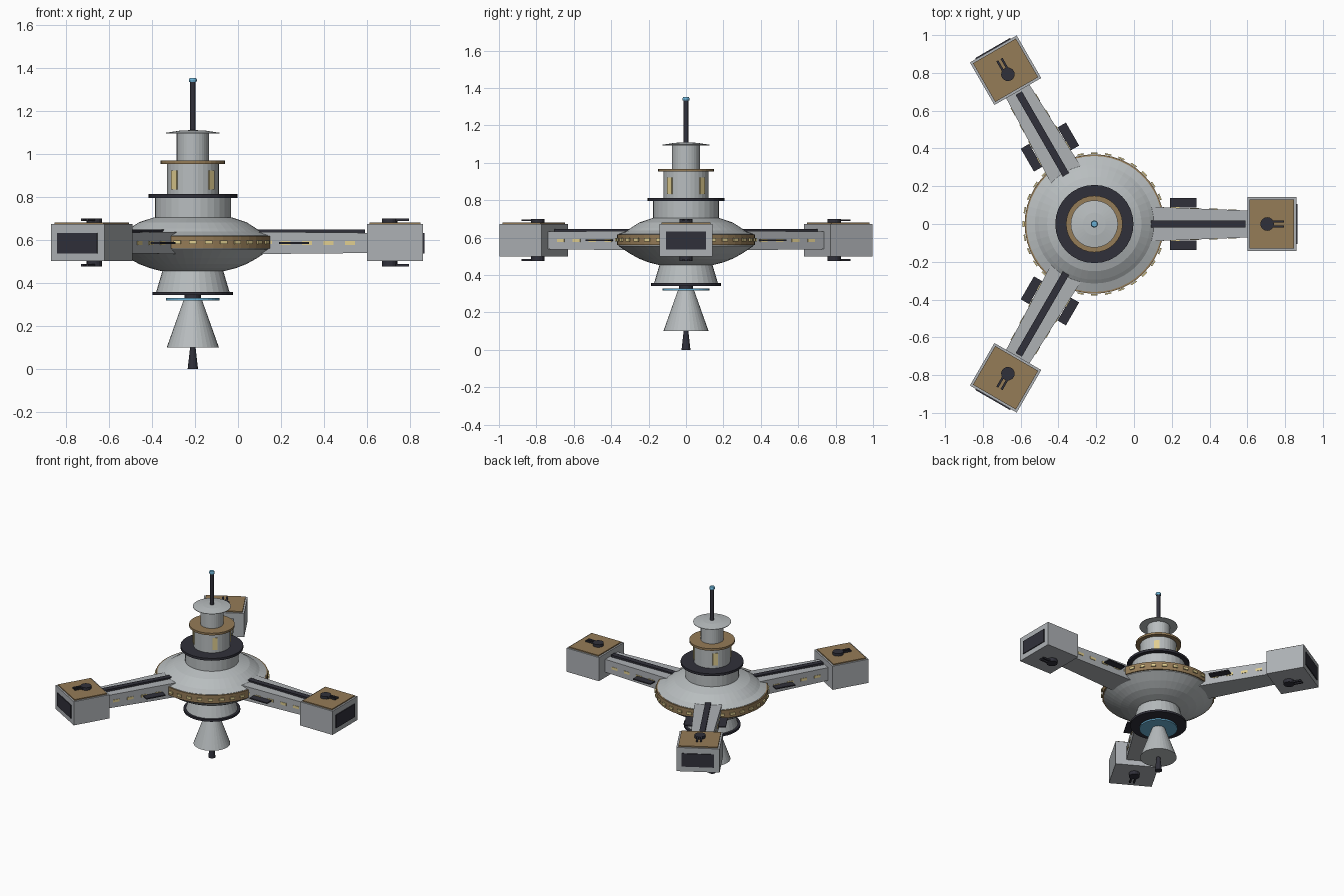
import bpy, bmesh
from math import pi, cos, sin, radians
from mathutils import Matrix, Vector

cube = bpy.data.objects.get("Cube")
if cube:
    bpy.data.objects.remove(cube, do_unlink=True)


def material(name, rgb):
    m = bpy.data.materials.new(name)
    m.use_nodes = True
    m.diffuse_color = (*rgb, 1)
    bsdf = next(n for n in m.node_tree.nodes if n.type == "BSDF_PRINCIPLED")
    bsdf.inputs["Base Color"].default_value = (*rgb, 1)
    return m


HULL = material("light grey hull", (0.48, 0.51, 0.52))
GREY = material("mid grey hull", (0.42, 0.44, 0.46))
DARK = material("dark slate", (0.03, 0.03, 0.042))
GOLD = material("bronze", (0.30, 0.20, 0.095))
LAMP = material("warm window", (0.75, 0.62, 0.28))
BLUE = material("glow blue", (0.15, 0.45, 0.68))

AXIS = Matrix.Translation((-0.21, 0, 0))   # the spindle the station turns about


def finish(name, bm, mat, matrix=AXIS):
    bmesh.ops.transform(bm, matrix=matrix, verts=bm.verts)
    bmesh.ops.recalc_face_normals(bm, faces=bm.faces)
    mesh = bpy.data.meshes.new(name)
    bm.to_mesh(mesh)
    bm.free()
    mesh.materials.append(mat)
    ob = bpy.data.objects.new(name, mesh)
    bpy.context.collection.objects.link(ob)
    return ob


def lathe(name, profile, mat, sides=32, matrix=AXIS):
    """Turn (radius, height) points into a capped solid."""
    bm = bmesh.new()
    rings = [[bm.verts.new((r * cos(2 * pi * i / sides), r * sin(2 * pi * i / sides), z))
              for i in range(sides)] for r, z in profile]
    for a, b in zip(rings, rings[1:]):
        for i in range(sides):
            j = (i + 1) % sides
            bm.faces.new((a[i], a[j], b[j], b[i]))
    bm.faces.new(rings[0])
    bm.faces.new(rings[-1])
    return finish(name, bm, mat, matrix)


def add_box(bm, low, high, matrix=Matrix()):
    low, high = Vector(low), Vector(high)
    size = Matrix.Diagonal((*(high - low), 1))
    bmesh.ops.create_cube(bm, size=1, matrix=matrix @ Matrix.Translation((low + high) / 2) @ size)


def boxes(name, spans, mat, matrix):
    bm = bmesh.new()
    for low, high in spans:
        add_box(bm, low, high)
    return finish(name, bm, mat, matrix)


def window_ring(name, count, start, radius, width, z0, z1):
    bm = bmesh.new()
    for i in range(count):
        turn = Matrix.Rotation(start + 2 * pi * i / count, 4, "Z")
        add_box(bm, (radius - 0.008, -width / 2, z0), (radius, width / 2, z1), turn)
    return finish(name, bm, LAMP)


# Central saucer and its rim
lathe("saucer", [(0.15, 0.455), (0.20, 0.468), (0.25, 0.487), (0.30, 0.515), (0.36, 0.555),
                 (0.36, 0.62), (0.315, 0.637), (0.295, 0.652), (0.25, 0.681), (0.18, 0.704)], HULL, 48)
lathe("rim_band", [(0.369, 0.56), (0.369, 0.618)], GOLD, 48)
window_ring("rim_windows", 32, 0, 0.379, 0.034, 0.58, 0.597)

# Upper tower
lathe("tower_base", [(0.177, 0.69), (0.177, 0.80)], HULL)
lathe("tower_collar", [(0.207, 0.795), (0.207, 0.812)], DARK)
lathe("tower_middle", [(0.121, 0.81), (0.121, 0.955)], HULL)
window_ring("tower_windows", 4, pi / 4, 0.125, 0.034, 0.834, 0.921)
lathe("tower_deck", [(0.15, 0.953), (0.15, 0.968)], GOLD)
lathe("tower_top", [(0.075, 0.965), (0.075, 1.098)], HULL)
lathe("dish", [(0.125, 1.094), (0.125, 1.097), (0.06, 1.107), (0.02, 1.109)], HULL)
lathe("mast", [(0.013, 1.10), (0.013, 1.335)], DARK, 12)
lathe("mast_beacon", [(0.017, 1.332), (0.019, 1.342), (0.015, 1.352)], BLUE, 12)

# Lower engine
lathe("engine_skirt", [(0.172, 0.352), (0.14, 0.46)], HULL)
lathe("engine_collar", [(0.187, 0.342), (0.187, 0.357)], DARK)
lathe("engine_neck", [(0.038, 0.31), (0.038, 0.345)], DARK, 16)
lathe("engine_glow", [(0.125, 0.317), (0.125, 0.328)], BLUE)
lathe("engine_bell", [(0.121, 0.10), (0.043, 0.319)], HULL)
lathe("engine_spike", [(0.024, 0), (0.012, 0.105)], DARK, 12)

# Three arms, each ending in a docking pod
for n in range(3):
    turn = AXIS @ Matrix.Rotation(radians(120 * n), 4, "Z")
    tag = f"_{n + 1}"

    # Tapered arm
    bm = bmesh.new()
    add_box(bm, (0.28, -0.092, 0.533), (0.82, 0.092, 0.637))
    for v in bm.verts:
        if v.co.x > 0.5:
            v.co.y *= 0.77
            v.co.z = 0.585 + (v.co.z - 0.585) * 0.9
    finish("arm" + tag, bm, GREY, turn)
    boxes("arm_top_strip" + tag, [((0.298, -0.019, 0.62), (0.80, 0.019, 0.647))], DARK, turn)

    # Side windows follow the taper; thin panels float beside the arm
    lamps, panels = [], []
    for s in (-1, 1):
        for d in (0.43, 0.53, 0.63, 0.73):
            y = 0.092 - (d - 0.28) * 0.039
            ys = sorted((s * (y - 0.006), s * (y + 0.003)))
            lamps.append(((d - 0.023, ys[0], 0.576), (d + 0.023, ys[1], 0.594)))
        ys = sorted((s * 0.087, s * 0.138))
        panels.append(((0.40, ys[0], 0.581), (0.54, ys[1], 0.589)))
    boxes("arm_windows" + tag, lamps, LAMP, turn)
    boxes("side_panels" + tag, panels, DARK, turn)

    # Pod with roof plate and bay door
    boxes("pod" + tag, [((0.81, -0.143, 0.50), (1.07, 0.143, 0.672))], GREY, turn)
    boxes("pod_roof" + tag, [((0.822, -0.131, 0.672), (1.058, 0.131, 0.68))], GOLD, turn)
    boxes("bay_door" + tag, [((1.066, -0.107, 0.537), (1.076, 0.107, 0.632))], DARK, turn)

    # Twin-barrel turrets above and below the pod
    for side, z0, z1 in (("upper", 0.678, 0.699), ("lower", 0.476, 0.502)):
        lathe(f"{side}_turret{tag}", [(0.036, z0), (0.036, z1)], DARK, 16,
              turn @ Matrix.Translation((0.915, 0, 0)))
        zc = 0.693 if side == "upper" else 0.481
        barrels = [((0.915, y - 0.006, zc - 0.005), (1.005, y + 0.006, zc + 0.005))
                   for y in (-0.013, 0.013)]
        boxes(f"{side}_barrels{tag}", barrels, DARK, turn)
